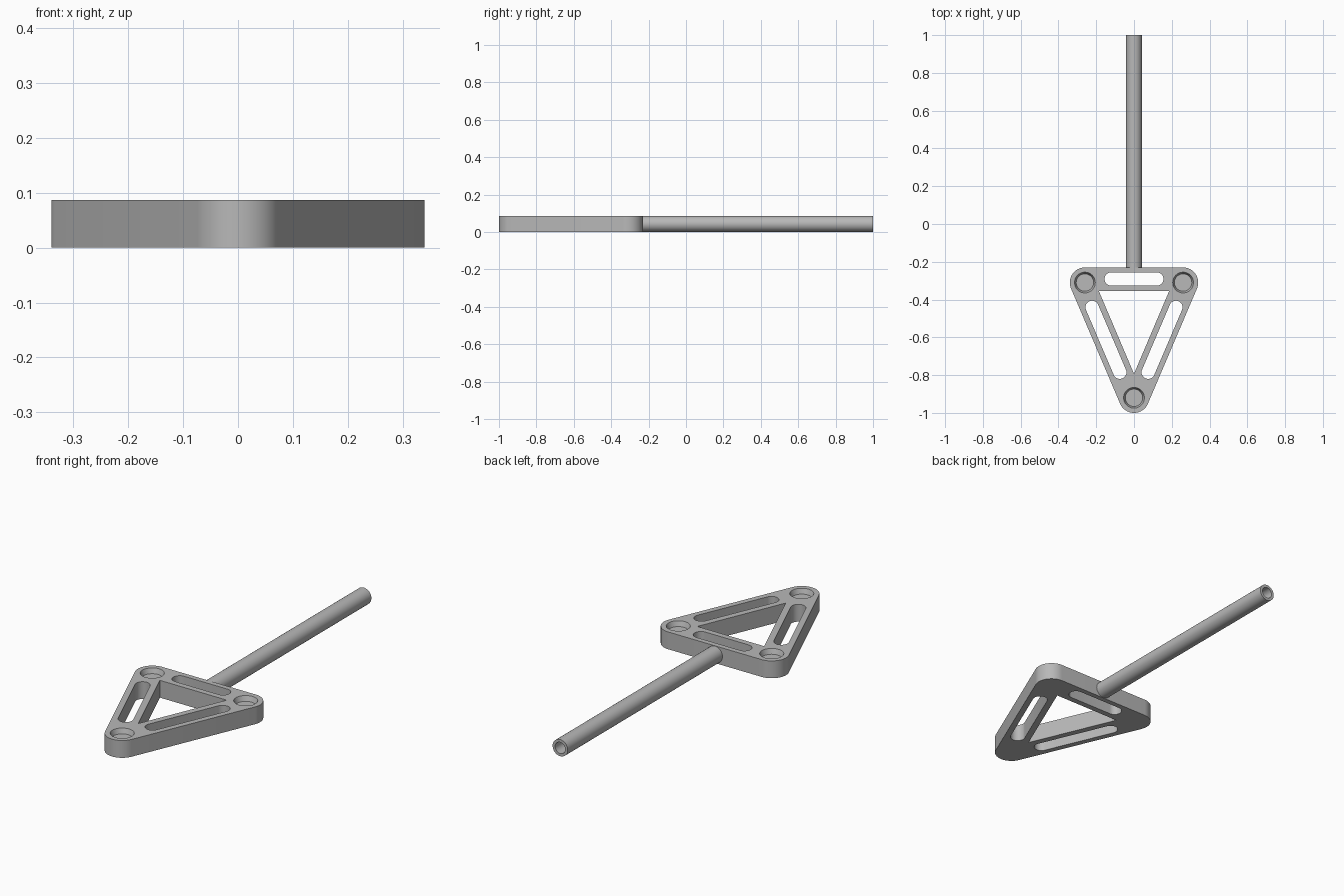
import bpy, bmesh
from math import pi, cos, sin, atan2, radians
from mathutils import Matrix, Vector

cube = bpy.data.objects.get("Cube")
if cube:
    bpy.data.objects.remove(cube, do_unlink=True)

THICK = 0.087
PLATE_BACK = -0.23

grey = bpy.data.materials.new("plain grey")
grey.use_nodes = True
grey.diffuse_color = (0.48, 0.48, 0.48, 1)
grey.node_tree.nodes["Principled BSDF"].inputs["Base Color"].default_value = grey.diffuse_color


def make_object(name, bm):
    bmesh.ops.recalc_face_normals(bm, faces=bm.faces)
    mesh = bpy.data.meshes.new(name)
    bm.to_mesh(mesh)
    bm.free()
    mesh.materials.append(grey)
    obj = bpy.data.objects.new(name, mesh)
    bpy.context.collection.objects.link(obj)
    return obj


def smooth(obj):
    obj.data.shade_smooth()
    obj.data.set_sharp_from_angle(angle=radians(30))


def rounded_outline(corners, radius, steps=16):
    """Outline around counter-clockwise corners, offset outward by radius."""
    pts = [Vector(c) for c in corners]
    if radius == 0:
        return pts
    out = []
    for i, p in enumerate(pts):
        before = p - pts[i - 1]
        after = pts[(i + 1) % len(pts)] - p
        start = atan2(-before.x, before.y)
        turn = (atan2(-after.x, after.y) - start) % (2 * pi)
        for k in range(steps + 1):
            a = start + turn * k / steps
            out.append(p - radius * Vector((cos(a), sin(a))) * -1)
    return out


def prism(name, corners, radius, z0, z1):
    bm = bmesh.new()
    face = bm.faces.new([bm.verts.new((p.x, p.y, z0))
                         for p in rounded_outline(corners, radius)])
    grown = bmesh.ops.extrude_face_region(bm, geom=[face])["geom"]
    bmesh.ops.translate(bm, vec=(0, 0, z1 - z0),
                        verts=[v for v in grown if isinstance(v, bmesh.types.BMVert)])
    return make_object(name, bm)


def pocket(name, x, y, depth=0.025):
    """Tapered blind recess, open at the top of the plate."""
    bm = bmesh.new()
    bmesh.ops.create_cone(bm, cap_ends=True, segments=48, radius1=0.046,
                          radius2=0.064, depth=2 * depth,
                          matrix=Matrix.Translation((x, y, THICK)))
    return make_object(name, bm)


# Triangular plate with rounded corners
corners = [(0.26, -0.31), (-0.26, -0.31), (0, -0.92)]
plate = prism("triangle_plate", corners, 0.08, 0, THICK)

# Openings: central triangle, three slots and three corner pockets
cutters = [
    prism("centre_cutter", [(0.186, -0.355), (-0.186, -0.355), (0, -0.793)], 0, -0.1, 0.2),
    prism("back_slot_cutter", [(0.121, -0.291), (-0.121, -0.291)], 0.035, -0.1, 0.2),
]
for side, s in (("left", 1), ("right", -1)):
    cutters.append(prism(side + "_slot_cutter", [(s * 0.222, -0.441), (s * 0.075, -0.785)],
                         0.035, -0.1, 0.2))
for i, (x, y) in enumerate(corners):
    cutters.append(pocket("pocket_cutter_%d" % i, x, y))

for cutter in cutters:
    cutter.hide_render = True
    mod = plate.modifiers.new(cutter.name, "BOOLEAN")
    mod.operation = "DIFFERENCE"
    mod.solver = "EXACT"
    mod.object = cutter

# Bake the cuts, then drop the cutters
graph = bpy.context.evaluated_depsgraph_get()
plate_mesh = bpy.data.meshes.new_from_object(plate.evaluated_get(graph))
plate.modifiers.clear()
plate.data = plate_mesh
for cutter in cutters:
    bpy.data.objects.remove(cutter, do_unlink=True)
smooth(plate)

# Hollow handle tube, spun from its wall section
bm = bmesh.new()
outer, bore, inside = 0.042, 0.028, PLATE_BACK - 0.01
section = [(outer, inside), (outer, 1), (bore, 1), (bore, inside)]
centre = Vector((0, 0, THICK / 2))
ring = [bm.verts.new((r, y, centre.z)) for r, y in section]
edges = [bm.edges.new((ring[i], ring[(i + 1) % 4])) for i in range(4)]
bmesh.ops.spin(bm, geom=ring + edges, cent=centre, axis=(0, 1, 0),
               angle=2 * pi, steps=48, use_merge=True)
bmesh.ops.remove_doubles(bm, verts=bm.verts, dist=0.0001)
smooth(make_object("handle_tube", bm))
